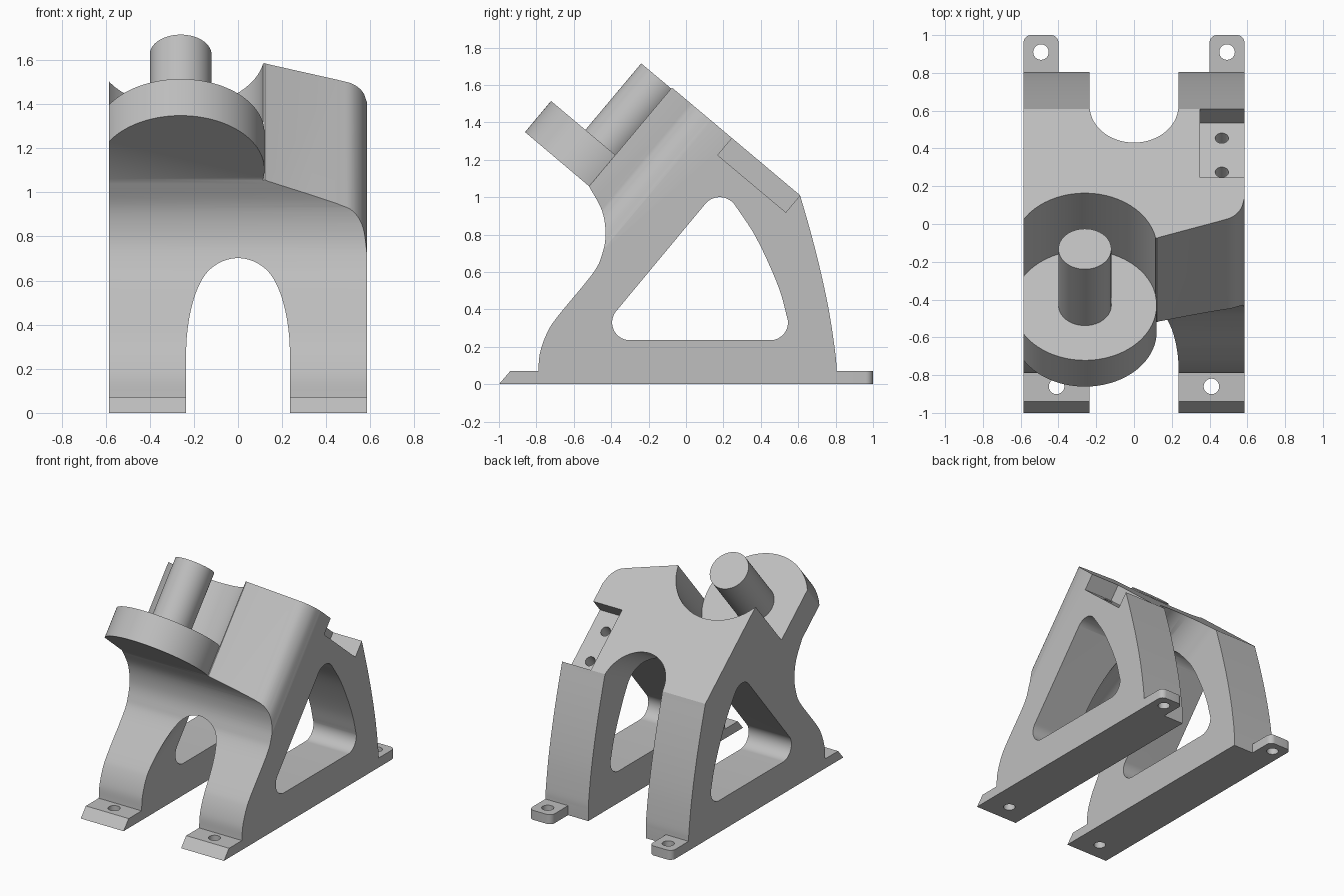
import bpy, bmesh
from math import sin, cos, radians
from mathutils import Vector

if "Cube" in bpy.data.objects:
    bpy.data.objects.remove(bpy.data.objects["Cube"])

grey = bpy.data.materials.new("plain grey")
grey.use_nodes = True
GREY = (0.52, 0.52, 0.52, 1)
grey.diffuse_color = GREY
grey.node_tree.nodes["Principled BSDF"].inputs["Base Color"].default_value = GREY

# Axes: the upper face tilts 40 degrees, the arch channel climbs at 27.6
T, C = radians(40), radians(27.6)
X, Y, Z = Vector((1, 0, 0)), Vector((0, 1, 0)), Vector((0, 0, 1))
U = Vector((0, cos(T), -sin(T)))
N = Vector((0, sin(T), cos(T)))
D = Vector((0, cos(C), sin(C)))
W = Vector((0, -sin(C), cos(C)))


def arc(cx, cy, r, a0, a1, n=24):
    steps = [radians(a0 + (a1 - a0) * i / n) for i in range(n + 1)]
    return [(cx + r * cos(a), cy + r * sin(a)) for a in steps]


def curve(points, n=6):
    """Smooth path through the points."""
    p = [Vector(q) for q in points]
    p = [2 * p[0] - p[1]] + p + [2 * p[-1] - p[-2]]
    out = []
    for a, b, c, d in zip(p, p[1:], p[2:], p[3:]):
        for i in range(n):
            t = i / n
            out.append(tuple(0.5 * (2 * b + (c - a) * t + (2 * a - 5 * b + 4 * c - d) * t * t
                                    + (3 * b - a - 3 * c + d) * t ** 3)))
    return out + [tuple(points[-1])]


def prism(name, outline, a, b, along, lo, hi, bevel=0):
    """Outline in the a-b plane, extruded along the third axis."""
    bm = bmesh.new()
    rings = [[bm.verts.new(a * p + b * q + along * h) for p, q in outline] for h in (lo, hi)]
    bm.faces.new(rings[0])
    top = bm.faces.new(rings[1])
    count = len(outline)
    for i in range(count):
        j = (i + 1) % count
        bm.faces.new((rings[0][i], rings[0][j], rings[1][j], rings[1][i]))
    if bevel:
        bmesh.ops.bevel(bm, geom=list(top.edges), offset=bevel, segments=3,
                        profile=0.5, affect='EDGES')
    bmesh.ops.recalc_face_normals(bm, faces=bm.faces[:])
    mesh = bpy.data.meshes.new(name)
    bm.to_mesh(mesh)
    bm.free()
    mesh.materials.append(grey)
    ob = bpy.data.objects.new(name, mesh)
    bpy.context.collection.objects.link(ob)
    return ob


def rod(name, cx, cy, r, a, b, along, lo, hi, bevel=0):
    return prism(name, arc(cx, cy, r, 0, 360, 64)[:-1], a, b, along, lo, hi, bevel)


def combine(target, tool, operation):
    mod = target.modifiers.new("shape", 'BOOLEAN')
    mod.object, mod.operation, mod.solver = tool, operation, 'EXACT'
    bpy.ops.object.select_all(action='DESELECT')
    bpy.context.view_layer.objects.active = target
    target.select_set(True)
    bpy.ops.object.modifier_apply(modifier=mod.name)
    bpy.data.objects.remove(tool)


def tilted(u, v):
    p = U * u + N * v
    return (p.y, p.z)


HALF, TOP, SEAT, UNDER = 0.585, 1.167, 0.696, 0.48
AX, AU, R = -0.26, -1.146, 0.38      # round seat centre and radius

# Side profile of the whole stand
front = curve([(-.79, .07), (-.78, .17), (-.74, .28), (-.68, .37), (-.5, .59),
               (-.45, .69), (-.43, .8), (-.45, .93), (-.52, 1.06)])
back = curve([(.61, 1.01), (.67, .8), (.725, .58), (.77, .36), (.8, .15), (.805, .07)])
profile = ([(-1, 0), (-.94, .07)] + front + [tilted(-1.7, UNDER), tilted(-1.7, TOP)]
           + back + [(.805, 0)])
body = prism("stand_body", profile, Y, Z, X, -HALF, HALF)

# Outline of the upper block seen along the tilted axis
plan = (arc(AX, AU, R, 180, 371, 60) + [(.122, -1.077), (.135, -1.07)]
        + curve([(.45, -.96), (.52, -.93), (.565, -.875), (HALF, -.8)])
        + [(.7, -.79), (.7, 2), (-.64, 2)])
combine(body, prism("plan_cutter", plan, X, U, N, -2, 1.5), 'INTERSECT')

# Round pocket above the seat
combine(body, rod("pocket_cutter", AX, AU, R + .001, X, U, N, SEAT, 1.5), 'DIFFERENCE')

# Arched channel between the two legs
crown = Vector((0, .43, 1.16)).dot(W) - .235
arch = arc(0, crown, .235, 0, 180, 40) + [(-.235, -3), (.235, -3)]
combine(body, prism("arch_cutter", arch, X, W, D, -3, 3), 'DIFFERENCE')

# Side windows through both legs
window = (arc(-.3, .33, .095, 140, 270) + arc(.45, .33, .095, 270, 370)
          + curve([(.543, .346), (.505, .49), (.44, .65), (.36, .81), (.267, .95)])[1:-1]
          + arc(.18, .9, .1, 30, 140))
combine(body, prism("window_cutter", window, Y, Z, X, -1, 1), 'DIFFERENCE')

# Open notch with two drilled holes on the left leg
notch = [(.35, -.657), (.8, -.657), (.8, -.182), (.35, -.182)]
combine(body, prism("notch_cutter", notch, X, U, N, TOP - .12, 1.5), 'DIFFERENCE')
for u in (-.52, -.285):
    combine(body, rod("notch_hole", .465, u, .035, X, U, N, .92, 1.3), 'DIFFERENCE')

# Rear mounting tabs, then bolt holes in all four feet
for s in (-1, 1):
    tab = ([(-.0925, .75), (.0925, .75)] + arc(.0525, .96, .04, 0, 90, 8)
           + arc(-.0525, .96, .04, 90, 180, 8))
    tab = [(x + s * .4925, y) for x, y in tab]
    combine(body, prism("rear_tab", tab, X, Y, Z, 0, .07), 'UNION')
    for x, y in ((.4925, .91), (.41, -.86)):
        combine(body, rod("bolt_hole", s * x, y, .041, X, Y, Z, -.1, .2), 'DIFFERENCE')

# Post standing on the round seat
post = rod("seat_post", AX, AU, .14, X, U, N, SEAT - .02, 1.16, .015)

for ob in (body, post):
    bpy.ops.object.select_all(action='DESELECT')
    ob.select_set(True)
    bpy.context.view_layer.objects.active = ob
    bpy.ops.object.shade_smooth_by_angle(angle=radians(30))
